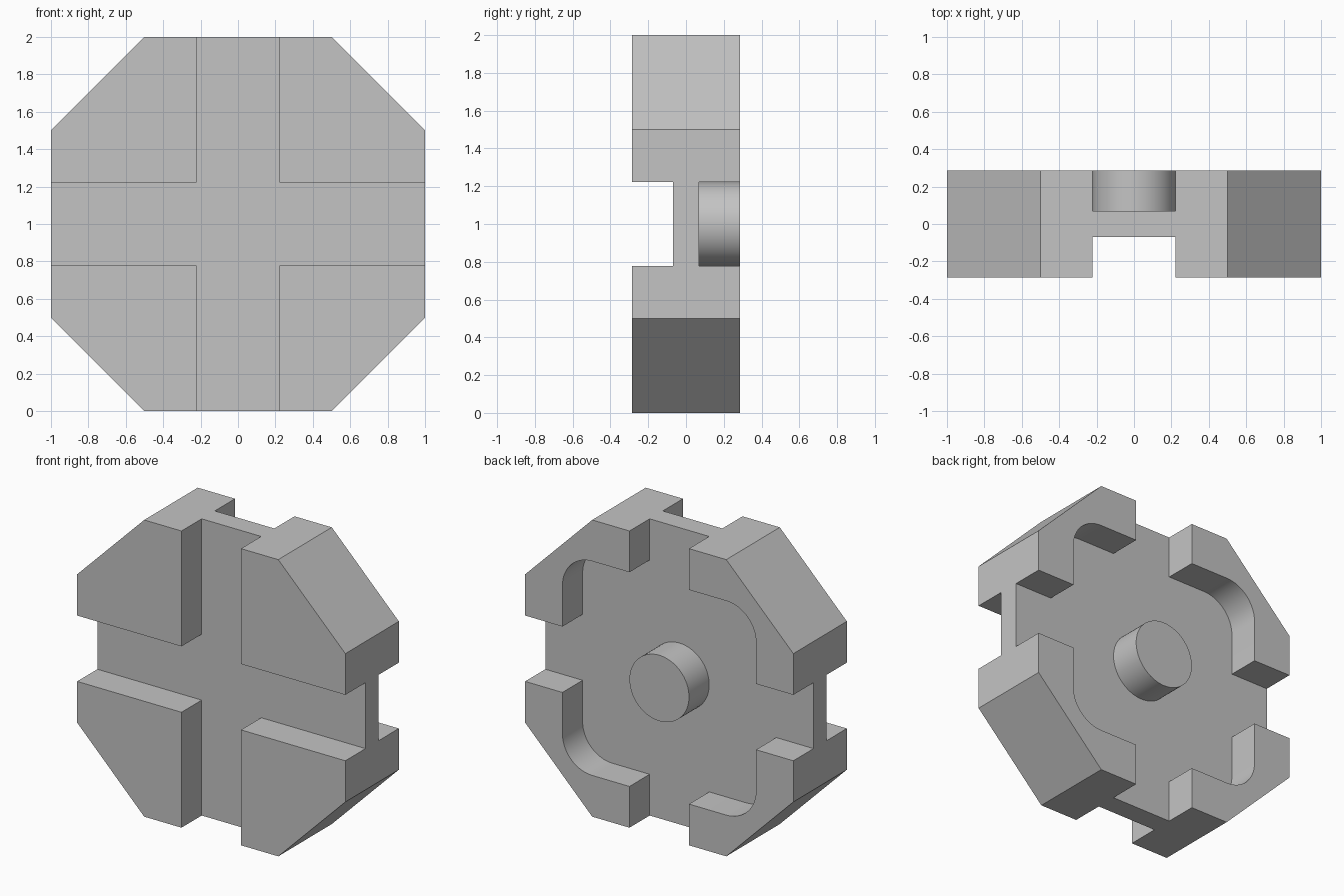
import bpy, bmesh
from math import cos, sin, pi, radians

cube = bpy.data.objects.get("Cube")
if cube:
    bpy.data.objects.remove(cube, do_unlink=True)

HALF = 0.285     # half thickness of the body
WEB = 0.07       # half thickness of the central plate
SLOT = 0.222     # half width of the channels
POCKET = 0.722   # half width of the rear pocket
FILLET = 0.222   # pocket corner radius

grey = bpy.data.materials.new("plain grey")
grey.use_nodes = True
grey.diffuse_color = (0.55, 0.55, 0.55, 1)
grey.node_tree.nodes["Principled BSDF"].inputs["Base Color"].default_value = (0.55, 0.55, 0.55, 1)


def four_way(points):
    """Repeat a quarter outline around the centre."""
    outline = []
    for _ in range(4):
        outline += points
        points = [(-z, x) for x, z in points]
    return outline


def prism(name, outline, y0, y1):
    """Extrude an x-z outline from y0 to y1, centred at height 1."""
    bm = bmesh.new()
    face = bm.faces.new([bm.verts.new((x, y0, z + 1)) for x, z in outline])
    ext = bmesh.ops.extrude_face_region(bm, geom=[face])
    verts = [v for v in ext["geom"] if isinstance(v, bmesh.types.BMVert)]
    bmesh.ops.translate(bm, verts=verts, vec=(0, y1 - y0, 0))
    bmesh.ops.recalc_face_normals(bm, faces=bm.faces)
    mesh = bpy.data.meshes.new(name)
    bm.to_mesh(mesh)
    bm.free()
    mesh.materials.append(grey)
    obj = bpy.data.objects.new(name, mesh)
    bpy.context.collection.objects.link(obj)
    return obj


def activate(obj):
    bpy.ops.object.select_all(action="DESELECT")
    obj.select_set(True)
    bpy.context.view_layer.objects.active = obj


def cut(obj, cutter):
    """Subtract the cutter and discard it."""
    cutter.hide_render = True
    activate(obj)
    mod = obj.modifiers.new("cut", "BOOLEAN")
    mod.operation = "DIFFERENCE"
    mod.solver = "EXACT"
    mod.object = cutter
    bpy.ops.object.modifier_apply(modifier=mod.name)
    bpy.data.objects.remove(cutter, do_unlink=True)


# Octagonal body
body = prism("octagonal_body", four_way([(1, 0.5), (0.5, 1)]), -HALF, HALF)

# Front cross channels
cross = four_way([(1.2, SLOT), (SLOT, SLOT), (SLOT, 1.2)])
cut(body, prism("front_cutter", cross, -0.5, -WEB))

# Rear cross channels joined to a pocket with rounded corners
c = POCKET - FILLET
arc = [(c + FILLET * cos(i * pi / 32), c + FILLET * sin(i * pi / 32)) for i in range(17)]
quarter = [(1.2, SLOT), (POCKET, SLOT)] + arc + [(SLOT, POCKET), (SLOT, 1.2)]
cut(body, prism("rear_cutter", four_way(quarter), WEB, 0.5))

# Round peg in the middle of the rear pocket
circle = [(SLOT * cos(i * pi / 32), SLOT * sin(i * pi / 32)) for i in range(64)]
peg = prism("rear_peg", circle, WEB - 0.02, HALF)

for obj in (body, peg):
    activate(obj)
    bpy.ops.object.shade_smooth_by_angle(angle=radians(30))
